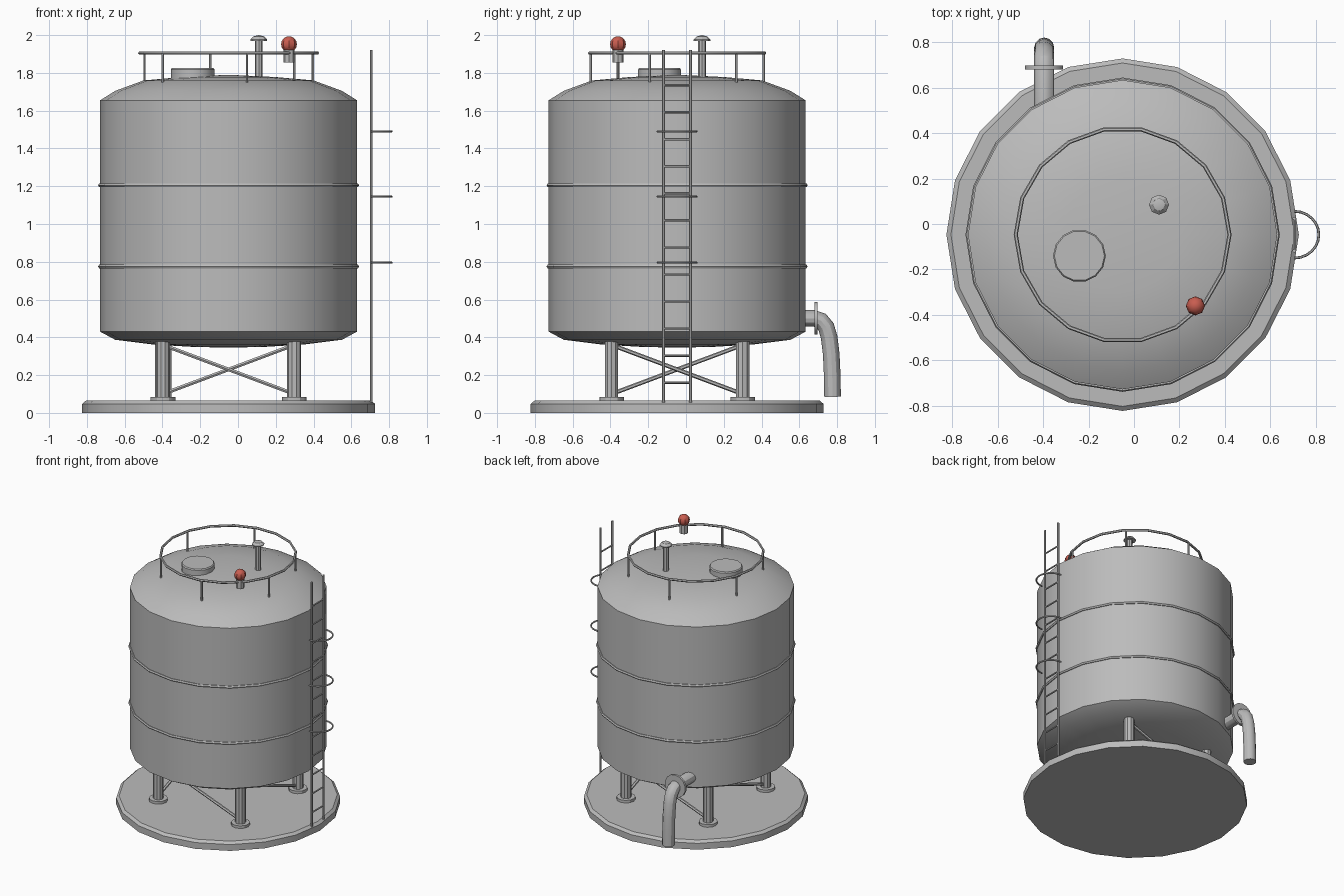
import bpy, bmesh, math
from mathutils import Vector

if "Cube" in bpy.data.objects:
    bpy.data.objects.remove(bpy.data.objects["Cube"])

CX, CY = -0.05, -0.047   # tank axis


def material(name, rgb):
    m = bpy.data.materials.new(name)
    m.diffuse_color = (*rgb, 1)
    m.use_nodes = True
    m.node_tree.nodes["Principled BSDF"].inputs["Base Color"].default_value = m.diffuse_color
    return m


GREY = material("light_grey", (0.5, 0.5, 0.5))
RED = material("signal_red", (0.58, 0.11, 0.08))


def finish(name, bm, mat=GREY):
    bmesh.ops.recalc_face_normals(bm, faces=bm.faces)
    me = bpy.data.meshes.new(name)
    bm.to_mesh(me)
    bm.free()
    ob = bpy.data.objects.new(name, me)
    bpy.context.collection.objects.link(ob)
    me.materials.append(mat)
    bpy.ops.object.select_all(action='DESELECT')
    ob.select_set(True)
    bpy.context.view_layer.objects.active = ob
    bpy.ops.object.shade_smooth_by_angle(angle=math.radians(30))
    return ob


def lathe(name, profile, n, x=CX, y=CY, mat=GREY):
    """Spin an (r, z) profile round a vertical axis; r = 0 makes a pole."""
    bm = bmesh.new()
    rings = []
    for r, z in profile:
        k = n if r > 0 else 1
        rings.append([bm.verts.new((x + r * math.cos(math.tau * i / n),
                                    y + r * math.sin(math.tau * i / n), z)) for i in range(k)])
    for a, b in zip(rings, rings[1:]):
        for i in range(n):
            j = (i + 1) % n
            if len(a) == 1:
                bm.faces.new((a[0], b[i], b[j]))
            elif len(b) == 1:
                bm.faces.new((a[i], a[j], b[0]))
            else:
                bm.faces.new((a[i], a[j], b[j], b[i]))
    for end in (rings[0], rings[-1]):
        if len(end) > 1:
            bm.faces.new(end)
    return finish(name, bm, mat)


def tube(name, pts, r, n=8, closed=False):
    """Sweep a round section along a path."""
    pts = [Vector(p) for p in pts]
    m = len(pts)
    bm = bmesh.new()
    rings = []
    for i, p in enumerate(pts):
        nxt = pts[(i + 1) % m] if closed else pts[min(i + 1, m - 1)]
        prv = pts[i - 1] if closed else pts[max(i - 1, 0)]
        t = (nxt - prv).normalized()
        ref = Vector((0, 0, 1)) if closed or abs(t.x) > 0.9 else Vector((1, 0, 0))
        if name.startswith("cage"):
            ref = Vector((0, 0, 1))
        u = t.cross(ref).normalized()
        v = t.cross(u)
        rings.append([bm.verts.new(p + r * (u * math.cos(math.tau * k / n) + v * math.sin(math.tau * k / n)))
                      for k in range(n)])
    for i in range(m if closed else m - 1):
        a, b = rings[i], rings[(i + 1) % m]
        for k in range(n):
            j = (k + 1) % n
            bm.faces.new((a[k], a[j], b[j], b[k]))
    if not closed:
        bm.faces.new(rings[0])
        bm.faces.new(rings[-1])
    return finish(name, bm)


def circle(x, y, z, r, n):
    return [(x + r * math.cos(math.tau * i / n), y + r * math.sin(math.tau * i / n), z) for i in range(n)]


# round base slab with chamfered rim
lathe("base_slab", [(0.775, 0), (0.775, 0.048), (0.755, 0.065)], 20)

# tank shell with shallow domed ends
lathe("tank", [(0, 0.345), (0.2, 0.35), (0.4, 0.362), (0.6, 0.387), (0.68, 0.43), (0.68, 1.655),
               (0.6, 1.705), (0.45, 1.76), (0.25, 1.778), (0, 1.79)], 20)
for i, z in enumerate((0.775, 1.205)):
    tube(f"tank_band_{i}", circle(CX, CY, z, 0.68, 20), 0.011, 6, True)

# legs, foot plates and one diagonal brace per side
corners = [(CX + 0.347 * sx, CY + 0.347 * sy) for sx, sy in ((-1, -1), (1, -1), (1, 1), (-1, 1))]
for i, (x, y) in enumerate(corners):
    lathe(f"leg_{i}", [(0.037, 0.06), (0.037, 0.39)], 10, x, y)
    lathe(f"foot_plate_{i}", [(0.065, 0.06), (0.065, 0.085)], 12, x, y)
    x2, y2 = corners[(i + 1) % 4]
    tube(f"brace_{i}", [(x, y, 0.36), (x2, y2, 0.1)], 0.011, 6)

# ladder with safety hoops
LX = 0.705
for s in (-1, 1):
    tube(f"ladder_rail_{s}", [(LX, CY + s * 0.071, 0.055), (LX, CY + s * 0.071, 1.92)], 0.008, 6)
for i in range(12):
    z = 0.16 + 0.1432 * i
    tube(f"rung_{i}", [(LX, CY - 0.071, z), (LX, CY + 0.071, z)], 0.006, 6)
for i, z in enumerate((0.795, 1.145, 1.49)):
    arc = [(LX + 0.108 * math.cos(a), CY + 0.103 * math.sin(a), z)
           for a in (math.pi * (k / 12 - 0.5) for k in range(13))]
    tube(f"cage_hoop_{i}", arc, 0.006, 6)

# roof railing
tube("roof_rail", circle(CX, CY, 1.905, 0.47, 18), 0.009, 6, True)
for i in range(6):
    a = math.radians(-18 + 60 * i)
    x, y = CX + 0.468 * math.cos(a), CY + 0.468 * math.sin(a)
    tube(f"rail_post_{i}", [(x, y, 1.75), (x, y, 1.905)], 0.007, 6)

# hatch, vent and beacon
lathe("hatch", [(0.116, 1.755), (0.116, 1.818), (0.11, 1.826)], 14, -0.24, -0.14)
lathe("vent_pipe", [(0.021, 1.76), (0.021, 1.975)], 8, 0.11, 0.085)
lathe("vent_cap", [(0.044, 1.97), (0.044, 1.977), (0.028, 1.993), (0, 2.0)], 8, 0.11, 0.085)
lathe("beacon_base", [(0.03, 1.855), (0.03, 1.92)], 8, 0.27, -0.36)
ball = [(0.042 * math.sin(math.pi * k / 8), 1.952 - 0.042 * math.cos(math.pi * k / 8)) for k in range(1, 8)]
lathe("beacon_lamp", [(0, 1.91)] + ball + [(0, 1.994)], 8, 0.27, -0.36, RED)

# outlet pipe at the back with a flange
PX = -0.395
tube("outlet_pipe", [(PX, y, z) for y, z in ((0.5, 0.5), (0.68, 0.5), (0.715, 0.488), (0.742, 0.455), (0.758, 0.4),
                                             (0.769, 0.31), (0.774, 0.2), (0.776, 0.085))], 0.044, 12)
tube("outlet_flange", [(PX, 0.68, 0.5), (PX, 0.696, 0.5)], 0.086, 14)
